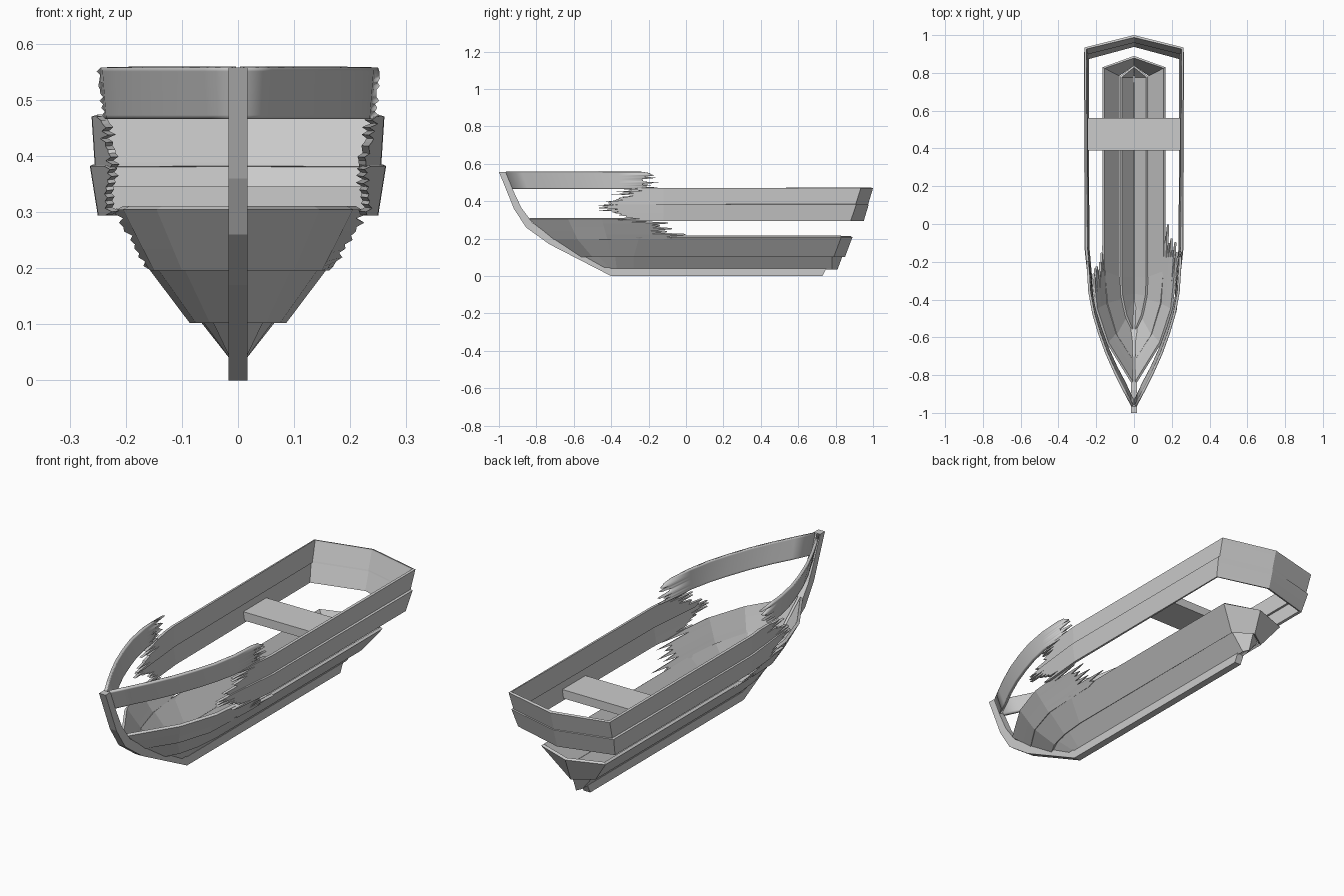
import bpy, bmesh, random
from mathutils import Vector

if "Cube" in bpy.data.objects:
    bpy.data.objects.remove(bpy.data.objects["Cube"])

random.seed(4)
ROWS = 14


def finish(name, bm, thickness=0.0, smooth=False):
    me = bpy.data.meshes.new(name)
    bm.to_mesh(me)
    bm.free()
    ob = bpy.data.objects.new(name, me)
    bpy.context.collection.objects.link(ob)
    if smooth:
        bpy.ops.object.select_all(action='DESELECT')
        ob.select_set(True)
        bpy.context.view_layer.objects.active = ob
        bpy.ops.object.shade_smooth_by_angle(angle=0.5)
    if thickness:
        m = ob.modifiers.new("thickness", 'SOLIDIFY')
        m.thickness = thickness
        m.offset = -1
    return ob


def strake(name, low, z0, high, z1, tear=None, reach=None, thickness=0.013, smooth=False):
    """Plank on both sides; low/high are (x, y) plan lines from bow to stern.
    tear = 'start' or 'end'; reach = {side: (low, high)} fraction of the torn bay kept."""
    rows = ROWS if tear else 1
    bm = bmesh.new()
    for side in (1, -1):
        grid = []
        for r in range(rows + 1):
            v = r / rows
            line = [Vector((a[0], a[1], z0)).lerp(Vector((b[0], b[1], z1)), v)
                    for a, b in zip(low, high)]
            if tear:
                a, b = reach[side]
                spike = 0.16 * (1 if r % 2 else -1) * random.uniform(0.1, 1) + random.uniform(-.12, .12)
                f = min(1.0, max(0.04, a + (b - a) * v + spike))
                if tear == 'end':
                    line[-1] = line[-2].lerp(line[-1], f)
                else:
                    line[0] = line[1].lerp(line[0], f)
            grid.append([bm.verts.new((p.x * side, p.y, p.z)) for p in line])
        for r in range(rows):
            for c in range(len(low) - 1):
                q = [grid[r][c], grid[r][c + 1], grid[r + 1][c + 1], grid[r + 1][c]]
                bm.faces.new(q if side > 0 else q[::-1])
    # weld the two halves at the stern
    bmesh.ops.remove_doubles(bm, verts=[v for v in bm.verts if abs(v.co.x) < 1e-5], dist=1e-4)
    return finish(name, bm, thickness, smooth)


# keel and curved stem
outline = [(0.73, 0), (-0.40, 0), (-0.73, 0.17), (-0.855, 0.26), (-0.92, 0.36), (-1.0, 0.557),
           (-0.965, 0.557), (-0.925, 0.46), (-0.88, 0.365), (-0.82, 0.285), (-0.70, 0.195),
           (-0.40, 0.04), (0.75, 0.04)]
bm = bmesh.new()
face = bm.faces.new([bm.verts.new((-0.017, y, z)) for y, z in outline])
ext = bmesh.ops.extrude_face_region(bm, geom=[face])
bmesh.ops.translate(bm, vec=(0.034, 0, 0), verts=[g for g in ext['geom'] if isinstance(g, bmesh.types.BMVert)])
bmesh.ops.recalc_face_normals(bm, faces=bm.faces)
finish("keel_and_stem", bm)

# bottom planks beside the keel
strake("bottom_strake",
       [(.012, -.43), (.012, -.40), (.012, -.37), (.012, -.28), (.012, .78), (0, .81)], 0.035,
       [(.017, -.56), (.05, -.48), (.07, -.38), (.075, -.28), (.075, .78), (0, .84)], 0.115)

# bilge planks with overlapping lower lip
strake("bilge_strake",
       [(.017, -.56), (.05, -.50), (.075, -.40), (.086, -.28), (.086, .79), (0, .85)], 0.102,
       [(.017, -.72), (.10, -.59), (.15, -.42), (.166, -.25), (.166, .83), (0, .89)], 0.208)

# broken third planks at the bow
strake("broken_bow_strake",
       [(.015, -.71), (.10, -.58), (.15, -.42), (.168, .0)], 0.196,
       [(.015, -.84), (.145, -.63), (.205, -.45), (.252, .0)], 0.304,
       'end', {1: (.85, .5), -1: (.5, .4)})

# side planks running round the stern, broken at the front
strake("lower_side_strake",
       [(.215, -.50), (.249, -.12), (.25, .88), (0, .95)], 0.294,
       [(.222, -.50), (.263, -.12), (.264, .91), (0, .977)], 0.382,
       'start', {1: (.55, .75), -1: (.55, .75)})
strake("upper_side_strake",
       [(.218, -.50), (.254, -.12), (.255, .905), (0, .972)], 0.378,
       [(.222, -.50), (.260, -.12), (.261, .935), (0, 1.0)], 0.470,
       'start', {1: (.75, .4), -1: (.7, .45)})

# top plank, only left at the bow
strake("broken_gunwale_strake",
       [(.015, -.93), (.055, -.845), (.10, -.76), (.145, -.66), (.185, -.55), (.213, -.46), (.235, -.36), (.254, -.08)], 0.466,
       [(.015, -.965), (.06, -.88), (.105, -.79), (.15, -.69), (.19, -.58), (.22, -.48), (.242, -.36), (.260, -.08)], 0.557,
       'end', {1: (.55, .55), -1: (.3, .4)}, smooth=True)

# seat board
bm = bmesh.new()
bmesh.ops.create_cube(bm, size=1)
for v in bm.verts:
    v.co = (v.co.x * 0.496, 0.475 + v.co.y * 0.17, 0.325 + v.co.z * 0.04)
finish("seat", bm)
